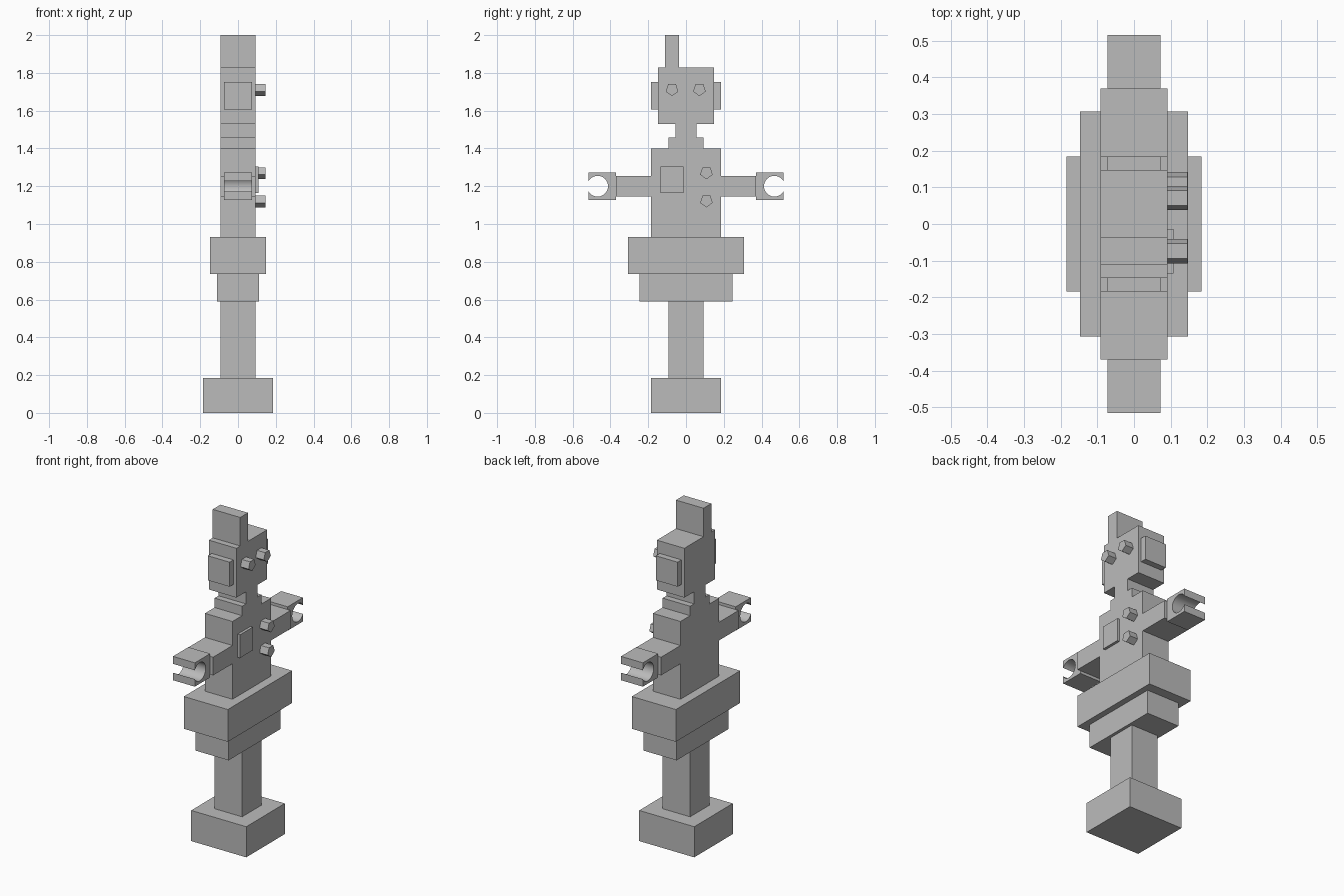
import bpy
import bmesh
from math import pi, sin, cos, acos

cube = bpy.data.objects.get("Cube")
if cube:
    bpy.data.objects.remove(cube, do_unlink=True)

grey = bpy.data.materials.new("plain grey")
grey.use_nodes = True
COLOUR = (0.5, 0.5, 0.5, 1.0)
grey.diffuse_color = COLOUR
grey.node_tree.nodes["Principled BSDF"].inputs["Base Color"].default_value = COLOUR


def prism(name, outline, x0, x1):
    """Extrude a closed (y, z) outline along x."""
    bm = bmesh.new()
    face = bm.faces.new([bm.verts.new((x0, y, z)) for y, z in outline])
    ext = bmesh.ops.extrude_face_region(bm, geom=[face])
    moved = [v for v in ext["geom"] if isinstance(v, bmesh.types.BMVert)]
    bmesh.ops.translate(bm, verts=moved, vec=(x1 - x0, 0, 0))
    bmesh.ops.recalc_face_normals(bm, faces=bm.faces[:])
    mesh = bpy.data.meshes.new(name)
    bm.to_mesh(mesh)
    bm.free()
    mesh.materials.append(grey)
    obj = bpy.data.objects.new(name, mesh)
    bpy.context.collection.objects.link(obj)
    return obj


def block(name, x0, x1, y0, y1, z0, z1):
    return prism(name, [(y0, z0), (y1, z0), (y1, z1), (y0, z1)], x0, x1)


# Centred stack: half depth in x, half width in y, bottom, top
BODY = 0.092
STACK = {
    "base": (0.184, 0.184, 0, 0.185),
    "post": (BODY, BODY, 0.185, 0.59),
    "lower_tier": (0.11, 0.247, 0.59, 0.735),
    "upper_tier": (0.147, 0.307, 0.735, 0.93),
    "torso": (BODY, 0.184, 0.93, 1.40),
    "collar": (BODY, BODY, 1.40, 1.457),
    "neck": (BODY, 0.055, 1.457, 1.53),
    "head": (BODY, 0.147, 1.53, 1.828),
}
for part, (hx, hy, z0, z1) in STACK.items():
    block(part, -hx, hx, -hy, hy, z0, z1)

# Off-centre crest and chest pocket
block("crest", -BODY, BODY, -0.11, -0.036, 1.828, 2.0)
block("pocket", BODY, 0.108, -0.135, -0.013, 1.165, 1.305)

# Arms, ears and open round grips on both sides
SIDE = 0.073
GRIP_Y, GRIP_Z, GRIP_R, TIP, SEGMENTS = 0.468, 1.2, 0.055, 0.516, 32
mouth = acos((TIP - GRIP_Y) / GRIP_R)
for side, label in ((-1, "front"), (1, "back")):
    block("arm_" + label, -BODY, BODY, side * 0.184, side * 0.37, 1.145, 1.255)
    block("ear_" + label, -SIDE, SIDE, side * 0.147, side * 0.184, 1.605, 1.753)
    outline = [(TIP, 1.272), (0.37, 1.272), (0.37, 1.128), (TIP, 1.128)]
    for i in range(SEGMENTS + 1):
        a = -mouth - (2 * pi - 2 * mouth) * i / SEGMENTS
        outline.append((GRIP_Y + GRIP_R * cos(a), GRIP_Z + GRIP_R * sin(a)))
    hand = prism("hand_" + label, [(side * y, z) for y, z in outline], -SIDE, SIDE)
    bpy.ops.object.select_all(action="DESELECT")
    hand.select_set(True)
    bpy.context.view_layer.objects.active = hand
    bpy.ops.object.shade_smooth_by_angle(angle=pi / 6)

# Five-sided pegs for the eyes and buttons, one corner pointing down
PEGS = {
    "eye_front": (-0.074, 1.712),
    "eye_back": (0.071, 1.712),
    "button_upper": (0.108, 1.272),
    "button_lower": (0.108, 1.123),
}
for part, (y, z) in PEGS.items():
    angles = [-pi / 2 + 2 * pi * i / 5 for i in range(5)]
    prism(part, [(y + 0.035 * cos(a), z + 0.035 * sin(a)) for a in angles], BODY, 0.146)
